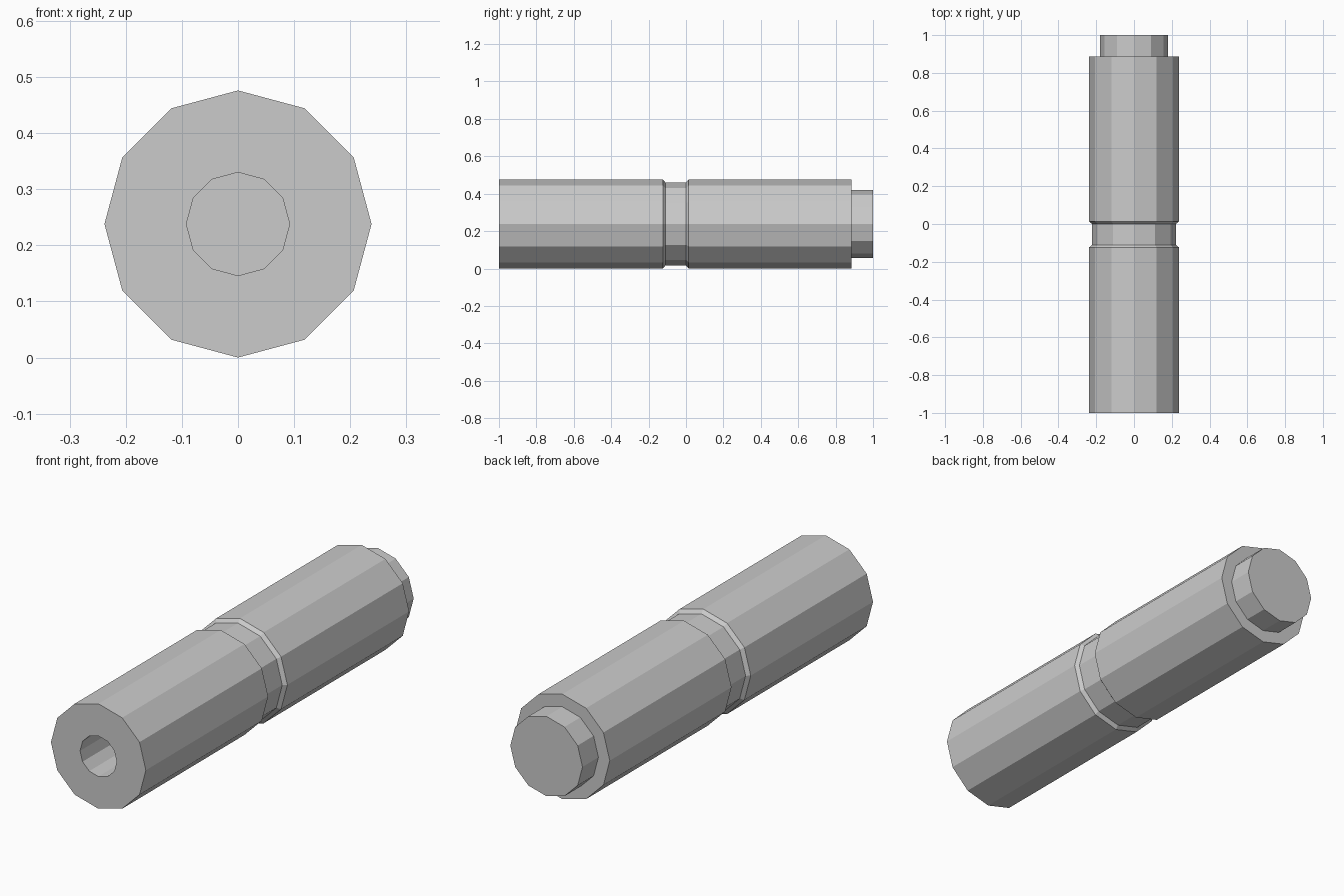
import bpy, bmesh
from math import sin, cos, tau

if "Cube" in bpy.data.objects:
    bpy.data.objects.remove(bpy.data.objects["Cube"])

SIDES = 12
AXIS_Z = 0.238


def lathe(name, profile):
    """Revolve (y, radius) points about the y axis; both open ends are capped."""
    bm = bmesh.new()
    rings = [[bm.verts.new((r * sin(tau * i / SIDES), y, AXIS_Z + r * cos(tau * i / SIDES)))
              for i in range(SIDES)] for y, r in profile]
    for a, b in zip(rings, rings[1:]):
        for i in range(SIDES):
            j = (i + 1) % SIDES
            bm.faces.new((a[i], a[j], b[j], b[i]))
    bm.faces.new(rings[0])
    bm.faces.new(rings[-1])
    bmesh.ops.recalc_face_normals(bm, faces=bm.faces)
    mesh = bpy.data.meshes.new(name)
    bm.to_mesh(mesh)
    bm.free()
    obj = bpy.data.objects.new(name, mesh)
    bpy.context.collection.objects.link(obj)
    return obj


R, GROOVE, BORE, PLUG = 0.238, 0.222, 0.092, 0.181

# Barrel with blind front bore, chamfered middle groove and stepped rear plug
lathe("barrel", [
    (-0.5, BORE), (-1.0, BORE),
    (-1.0, R), (-0.124, R),
    (-0.11, GROOVE), (0.0, GROOVE),
    (0.014, R), (0.886, R),
    (0.886, PLUG), (1.0, PLUG),
])
